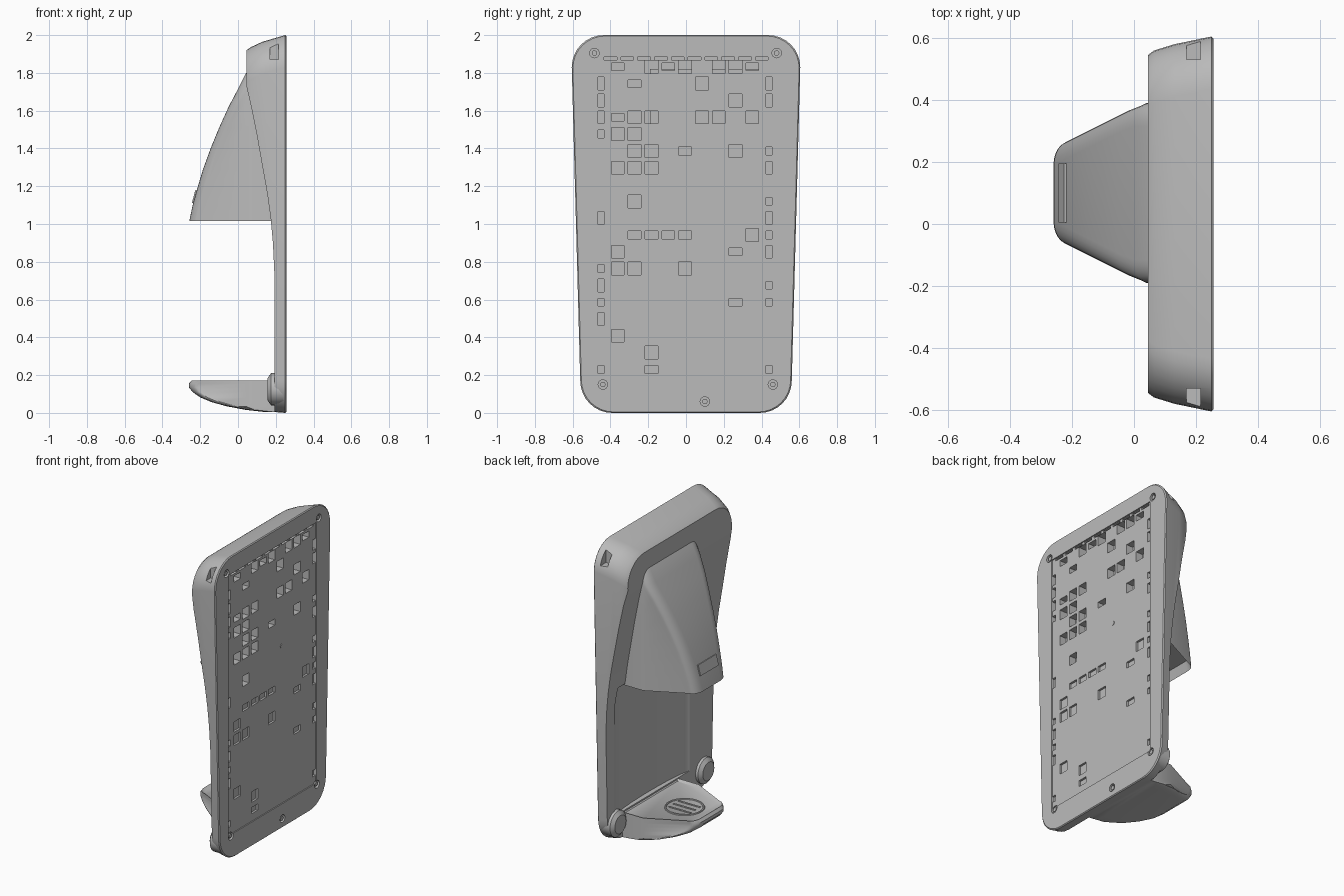
import bpy, bmesh, math, random
from mathutils import Matrix, Vector

cube = bpy.data.objects.get("Cube")
if cube:
    bpy.data.objects.remove(cube)

gray = bpy.data.materials.new("plain gray plastic")
gray.use_nodes = True
COLOR = (0.5, 0.5, 0.5, 1)
gray.diffuse_color = COLOR
gray.node_tree.nodes["Principled BSDF"].inputs["Base Color"].default_value = COLOR
CY = 0.1  # centre line of hood and tray


def make(name, bm):
    bmesh.ops.recalc_face_normals(bm, faces=bm.faces)
    me = bpy.data.meshes.new(name)
    bm.to_mesh(me)
    bm.free()
    ob = bpy.data.objects.new(name, me)
    bpy.context.scene.collection.objects.link(ob)
    me.materials.append(gray)
    return ob


def loft(rings):
    bm = bmesh.new()
    loops = [[bm.verts.new(p) for p in ring] for ring in rings]
    n = len(loops[0])
    for a, b in zip(loops, loops[1:]):
        for i in range(n):
            bm.faces.new((a[i], a[(i + 1) % n], b[(i + 1) % n], b[i]))
    bm.faces.new(loops[0])
    bm.faces.new(loops[-1])
    bmesh.ops.recalc_face_normals(bm, faces=bm.faces)
    return bm


def add_box(bm, lo, hi):
    lo, hi = Vector(lo), Vector(hi)
    m = Matrix.Translation((lo + hi) / 2) @ Matrix.Diagonal((*(hi - lo), 1))
    bmesh.ops.create_cube(bm, size=1, matrix=m)


def add_disc(bm, x0, x1, y, z, r, r2=None, seg=24):
    m = Matrix.Translation(((x0 + x1) / 2, y, z)) @ Matrix.Rotation(math.pi / 2, 4, 'Y')
    bmesh.ops.create_cone(bm, cap_ends=True, segments=seg, radius1=r,
                          radius2=r if r2 is None else r2, depth=x1 - x0, matrix=m)


def cut(ob, bm):
    cutter = make("cutter", bm)
    cutter.hide_render = True
    mod = ob.modifiers.new("cut", 'BOOLEAN')
    mod.operation, mod.solver, mod.object = 'DIFFERENCE', 'EXACT', cutter
    dg = bpy.context.evaluated_depsgraph_get()
    me = bpy.data.meshes.new_from_object(ob.evaluated_get(dg))
    ob.modifiers.clear()
    ob.data = me
    bpy.data.objects.remove(cutter)


def smooth(ob, angle=30):
    ob.data.shade_smooth()
    ob.data.set_sharp_from_angle(angle=math.radians(angle))


# Back shell: tapered rounded outline with draft toward the front
def outline(x, inset, top, bottom, r=0.17):
    corners = [(0.605, top, 0), (-0.605, top, 90), (-0.56, bottom, 180), (0.56, bottom, 270)]
    ring = []
    for y, z, start in corners:
        y -= math.copysign(inset + r, y)
        z += r if z == bottom else -r
        for k in range(9):
            a = math.radians(start + k * 90 / 8)
            ring.append((x, y + r * math.cos(a), z + r * math.sin(a)))
    return ring


shell = make("back_shell", loft([
    outline(0.045, 0.06, 1.92, 0.02), outline(0.065, 0.045, 1.935, 0.015),
    outline(0.13, 0.025, 1.965, 0.01), outline(0.25, 0, 2.0, 0), outline(0.256, 0.006, 1.995, 0.005)]))

# Swept front: thick at the top, thin below
sweep = [(0.04, 1.75), (0.07, 1.62), (0.1, 1.47), (0.13, 1.3), (0.155, 1.16), (0.173, 1.03),
         (0.185, 0.9), (0.192, 0.75), (0.193, -0.1), (-0.1, -0.1), (-0.1, 1.75)]
cut(shell, loft([[(x, y, z) for x, z in sweep] for y in (-0.8, 0.8)]))

# Shallow hollow behind the cup space
bm = bmesh.new()
bmesh.ops.create_cone(bm, cap_ends=True, segments=64, radius1=1, radius2=1, depth=0.85,
                      matrix=Matrix.Translation((0.185, CY - 0.02, 0.6)) @ Matrix.Diagonal((0.04, 0.4, 1, 1)))
cut(shell, bm)

# Side slots at the top corners
bm = bmesh.new()
for s in (-1, 1):
    add_box(bm, (0.17, min(s * 0.53, s * 0.7), 1.87), (0.215, max(s * 0.53, s * 0.7), 1.96))
cut(shell, bm)

# Groove around the rear panel
bm = loft([[(x, y, z) for y, z in ((-0.466, 0.16), (0.455, 0.16), (0.455, 1.885), (-0.466, 1.885))]
           for x in (0.249, 0.3)])
cut(shell, bm)

# Rib pockets in the rear panel: edge columns, top row and scattered rows
random.seed(4)
bm = bmesh.new()
PITCH, W = 0.089, 0.034
for row in range(19):
    z = 0.23 + row * PITCH
    for col in range(11):
        y = -0.45 + col * PITCH
        side = col in (0, 10)
        filled = row in (8, 12, 13, 15, 18)
        chance = 0.65 if side else 0.55 if filled else 0.16
        if 3 < col < 8 and row < 17:
            chance *= 0.3
        if random.random() < chance:
            w = 0.016 if side else W
            h = W * random.choice((0.6, 1, 1))
            floor = 0.17 if z > 1.4 else 0.2 if z > 1.1 else 0.235
            add_box(bm, (floor, y - w, z - h), (0.3, y + w, z + h))
for col in range(10):
    y = -0.4 + col * PITCH
    add_box(bm, (0.17, y - W, 1.868), (0.3, y + W, 1.883))
cut(shell, bm)

# Screw holes through the rim
SCREWS = [(-0.485, 1.905), (0.48, 1.905), (0.46, 0.15), (-0.44, 0.15), (CY, 0.06)]
bm = bmesh.new()
for y, z in SCREWS:
    add_disc(bm, 0.235, 0.3, y, z, 0.025)
cut(shell, bm)
smooth(shell)

bm = bmesh.new()
for y, z in SCREWS + [(CY, 1.2)]:
    add_disc(bm, 0.225, 0.252, y, z, 0.014)
smooth(make("screws", bm))

# Lower corner bosses
bm = bmesh.new()
for y in (-0.46, 0.46):
    add_disc(bm, 0.175, 0.24, y, 0.125, 0.085)
    add_disc(bm, 0.157, 0.175, y, 0.125, 0.06, 0.085)
smooth(make("corner_bosses", bm))


# Hood and tray share one plan: wide at the wall, rounded at the nose
def plan(fx, z, back=0.2):
    def half(x):
        return min(0.29, 0.29 + (x - 0.04) * 0.5)
    c = min(0.05, (back - fx) * 0.8)
    w = half(fx + c)
    side = [(back, half(back)), (max(fx + c, 0.04) if fx + c < back else fx + c, half(max(fx + c, 0.04)))]
    for k in range(7):
        a = math.radians(k * 15)
        side.append((fx + c - c * math.sin(a), w - 0.075 * (1 - math.cos(a))))
    return [(x, CY + y, z) for x, y in side] + [(x, CY - y, z) for x, y in reversed(side)]


bm = loft([plan(x, z) for x, z in (
    (-0.258, 1.015), (-0.24, 1.1), (-0.215, 1.19), (-0.185, 1.29), (-0.145, 1.4), (-0.1, 1.51),
    (-0.05, 1.62), (0, 1.715), (0.04, 1.795), (0.06, 1.82))])
bm.faces.ensure_lookup_table()
floor = min(bm.faces, key=lambda f: f.calc_center_median().z)
bmesh.ops.inset_region(bm, faces=[floor], thickness=0.02)
bmesh.ops.translate(bm, verts=floor.verts, vec=(0, 0, 0.06))
smooth(make("spout_hood", bm), 35)

# Small raised window low on the hood
bm = bmesh.new()
m = Matrix.Translation((-0.229, CY, 1.145)) @ Matrix.Rotation(math.radians(15), 4, 'Y')
bmesh.ops.create_cube(bm, size=1, matrix=m @ Matrix.Diagonal((0.012, 0.19, 0.07, 1)))
make("hood_window", bm)

# Drip tray with a sunken deck
bm = loft([plan(x, z) for x, z in (
    (0.13, 0.006), (0.04, 0.016), (-0.06, 0.035), (-0.14, 0.057), (-0.2, 0.082), (-0.24, 0.11),
    (-0.26, 0.135), (-0.26, 0.155), (-0.245, 0.172))])
deck = max(bm.faces, key=lambda f: f.calc_center_median().z)
bmesh.ops.inset_region(bm, faces=[deck], thickness=0.02)
bmesh.ops.translate(bm, verts=deck.verts, vec=(0, 0, -0.012))
smooth(make("drip_tray", bm), 35)

# Drip ring and slats on the deck
bpy.ops.mesh.primitive_torus_add(major_radius=0.115, minor_radius=0.007, major_segments=40,
                                 minor_segments=8, location=(-0.06, CY, 0.16))
ring = bpy.context.object
ring.name = "drip_ring"
ring.data.materials.append(gray)
smooth(ring)
bm = bmesh.new()
for k in (-1, 0, 1):
    add_box(bm, (-0.14, CY + k * 0.05 - 0.006, 0.155), (0.02, CY + k * 0.05 + 0.006, 0.164))
make("drip_slats", bm)
